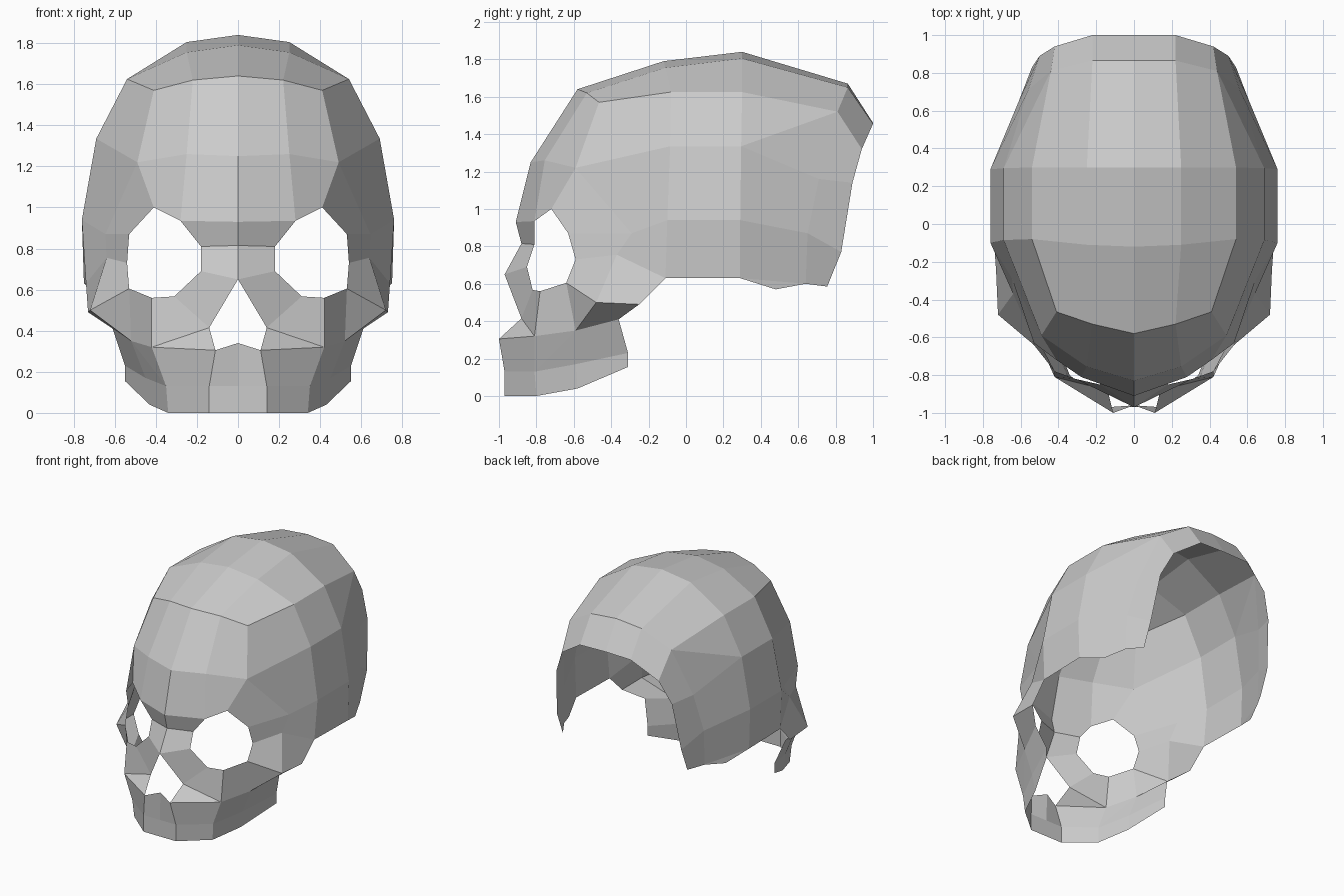
import bpy, bmesh
from mathutils import Vector

if "Cube" in bpy.data.objects:
    bpy.data.objects.remove(bpy.data.objects["Cube"])


def shell(name, *strips):
    """Skin each strip between consecutive rows of points, mirror it across x."""
    bm = bmesh.new()
    for rows in strips:
        for a, b in zip(rows, rows[1:]):
            for i in range(len(a) - 1):
                pts = list(dict.fromkeys([a[i], a[i + 1], b[i + 1], b[i]]))
                if len(pts) > 2:
                    bm.faces.new([bm.verts.new(p) for p in pts])
    bmesh.ops.remove_doubles(bm, verts=bm.verts, dist=0.0005)
    bm.normal_update()
    for f in bm.faces:  # face outward
        if f.normal.dot(f.calc_center_median() - Vector((0, 0, 0.8))) < 0:
            f.normal_flip()
    me = bpy.data.meshes.new(name)
    bm.to_mesh(me)
    bm.free()
    ob = bpy.data.objects.new(name, me)
    bpy.context.collection.objects.link(ob)
    m = ob.modifiers.new("mirror", 'MIRROR')
    m.use_axis[0] = True
    m.merge_threshold = 0.002
    return ob


# Landmarks shared between parts
front_top = [(0, -.58, 1.64), (.22, -.53, 1.62), (.41, -.465, 1.57)]
temple = [(.49, -.59, 1.22), (.645, -.29, .87), (.64, -.37, .755)]
eye_top, eye_out, eye_side = (.41, -.72, 1.0), (.53, -.63, .87), (.54, -.59, .73)
eye_low_out, eye_low, eye_low_in = (.53, -.64, .605), (.42, -.78, .56), (.31, -.82, .567)
eye_in, eye_in_top, brow = (.18, -.85, .69), (.18, -.81, .81), (.28, -.81, .935)
glabella, nasion, nose_tip = (0, -.91, .93), (0, -.88, .815), (0, -.97, .65)
nostril, nose_base, spine = (.14, -.88, .415), (.11, -1.0, .305), (0, -.96, .34)
cheek_low, arch_low = (.72, -.48, .50), (.73, -.25, .49)
maxilla, maxilla_side, maxilla_back = (.42, -.81, .32), (.52, -.59, .35), (.61, -.36, .41)
ear = (.74, -.11, .63)

# Cranium: sections from the open back rim to the forehead, top to bottom
rim = [(0, 1.0, 1.46), (.22, 1.0, 1.455), (.42, .94, 1.32),
       (.50, .89, 1.14), (.54, .83, .77), (.54, .755, .585)]
back = [(0, .865, 1.67), (.22, .865, 1.65), (.44, .81, 1.52),
        (.56, .71, 1.16), (.61, .65, .87), (.61, .64, .60)]
middle = [(0, .30, 1.84), (.25, .30, 1.805), (.54, .30, 1.625),
          (.69, .295, 1.335), (.76, .29, .94), (.75, .29, .63)]
fore = [(0, -.12, 1.79), (.25, -.11, 1.755), (.54, -.08, 1.625),
        (.69, -.085, 1.335), (.76, -.10, .94), ear]
low = (.68, .48, .57)
shell("cranium",
      [rim, back],
      [back[2:4], [middle[3]] * 2],               # diagonal crease at the back
      [back[:3], middle[:3]], [[back[2], middle[2]], [middle[3]] * 2],
      [back[3:], middle[3:]],
      [middle, fore, front_top + temple],
      [[middle[5], back[5]], [low, low]])

# Forehead with brow, and the temple beside the eye
shell("forehead",
      [front_top,
       [(0, -.83, 1.25), (.25, -.755, 1.26), temple[0]],
       [glabella, brow, eye_top]],
      [temple, [eye_top, eye_out, eye_side]],
      [[glabella, brow], [nasion, eye_in_top]])

# Nose bridge and inner eye rim
shell("nose_bone",
      [[nasion, eye_in_top], [nose_tip, eye_in]],
      [[nose_tip, eye_in], [nostril, eye_low_in]])

# Cheekbone with its arch back to the ear
shell("cheekbone",
      [[eye_low_in, eye_low], [nostril, maxilla]],
      [[eye_low, eye_low_out], [maxilla, maxilla_side]],
      [[eye_low_out, cheek_low], [maxilla_side] * 2],
      [[eye_side, temple[2], ear], [eye_low_out, cheek_low, arch_low]],
      [[cheek_low, arch_low], [maxilla_side, maxilla_back]])

# Upper jaw and tooth band
tooth_top = [(0, -.97, .13), (.14, -.97, .13), (.35, -.81, .13),
             (.45, -.59, .17), (.55, -.31, .23)]
tooth_low = [(0, -.97, 0), (.14, -.97, 0), (.34, -.80, 0),
             (.43, -.58, .04), (.55, -.31, .155)]
shell("upper_jaw",
      [[nostril, nostril], [nose_base, maxilla]],
      [[spine, nose_base, maxilla], tooth_top[:3]],
      [[maxilla, maxilla_side], [tooth_top[2]] * 2],
      [[maxilla_side, maxilla_side, maxilla_back], tooth_top[2:]],
      [tooth_top, tooth_low])
